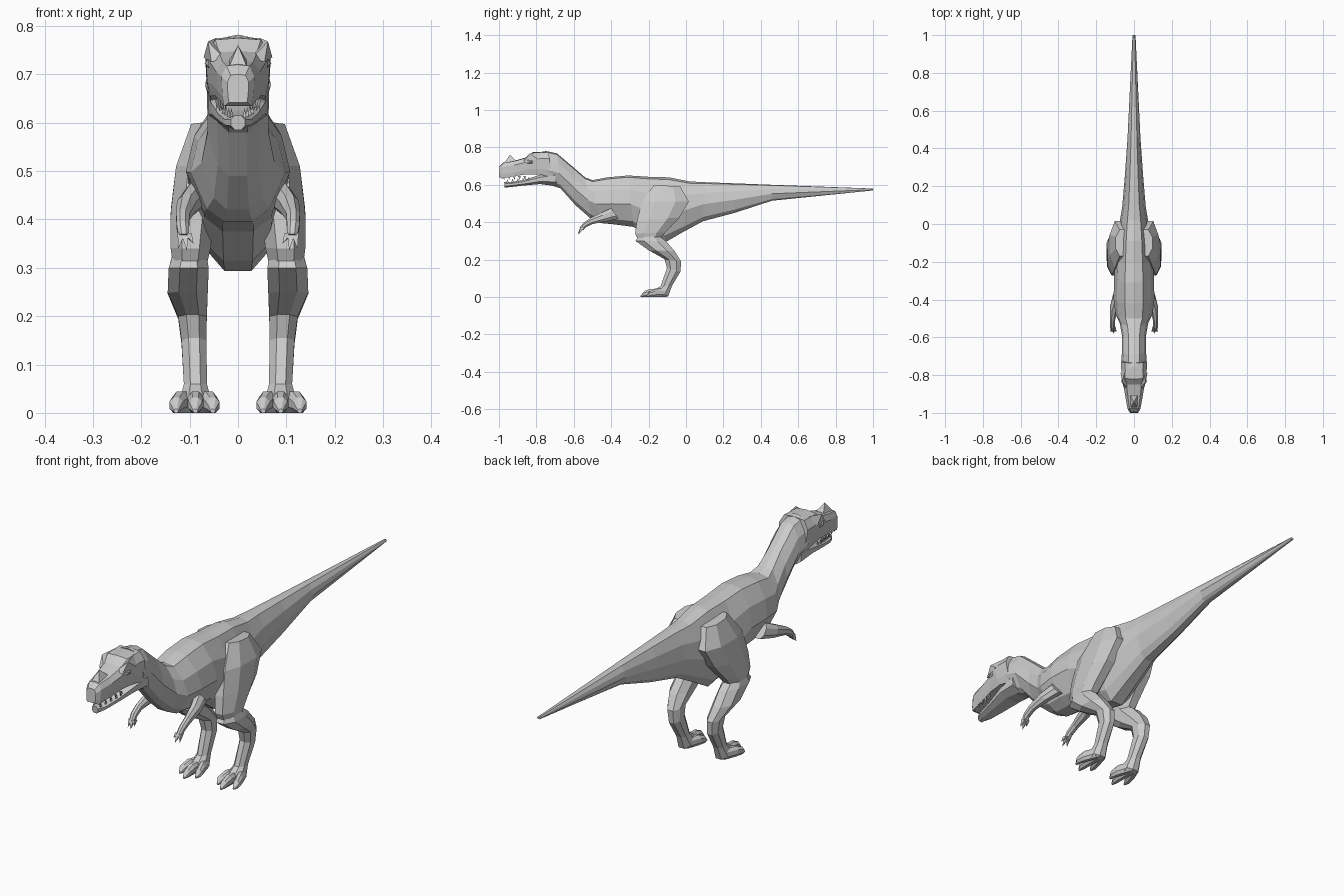
import bpy, bmesh
from mathutils import Vector

# Half cross-sections: (sideways factor, fraction from first to second edge point)
BODY = [(0, 0), (.45, .035), (.84, .27), (1, .56), (.66, .89), (.3, 1)]
HEAD = [(0, 0), (.7, .03), (1, .28), (.95, .75), (.85, 1)]
LIMB = [(.4, 0), (.92, .28), (.92, .72), (.4, 1)]


def loft(name, half, sections, mirror=False):
    """Skin rings; a section is (y, z) top/front, (y, z) bottom/back, x centre, half width."""
    bm = bmesh.new()
    ring_pts = half + [(-u, t) for u, t in reversed(half) if u > 0]
    rings = []
    for y0, z0, y1, z1, cx, w in sections:
        rings.append([bm.verts.new((cx + u * w, y0 + (y1 - y0) * t, z0 + (z1 - z0) * t))
                      for u, t in ring_pts])
    n = len(ring_pts)
    for a, b in zip(rings, rings[1:]):
        for i in range(n):
            j = (i + 1) % n
            bm.faces.new((a[i], a[j], b[j], b[i]))
    bm.faces.new(rings[0])
    bm.faces.new(rings[-1])
    return finish(name, bm, mirror)


def finish(name, bm, mirror):
    bmesh.ops.recalc_face_normals(bm, faces=bm.faces)
    mesh = bpy.data.meshes.new(name)
    bm.to_mesh(mesh)
    bm.free()
    ob = bpy.data.objects.new(name, mesh)
    bpy.context.collection.objects.link(ob)
    if mirror:
        ob.modifiers.new("mirror", 'MIRROR').use_bisect_axis[0] = False
    return ob


def spike(name, base, tip, mirror=False):
    """Horn, tooth or ridge: base outline joined to a tip."""
    bm = bmesh.new()
    vs = [bm.verts.new(p) for p in base]
    t = bm.verts.new(tip)
    bm.faces.new(vs)
    for i in range(len(vs)):
        bm.faces.new((vs[i], vs[(i + 1) % len(vs)], t))
    return finish(name, bm, mirror)


# Tail, torso and neck in one skin
loft("body", BODY, [
    (1.0, .580, 1.0, .570, 0, .008),
    (.46, .600, .46, .515, 0, .034),
    (.26, .608, .26, .450, 0, .048),
    (.10, .614, .09, .405, 0, .062),
    (.02, .618, -.02, .345, 0, .078),
    (-.09, .640, -.11, .293, 0, .092),
    (-.20, .643, -.20, .315, 0, .100),
    (-.31, .650, -.28, .375, 0, .106),
    (-.42, .640, -.38, .388, 0, .108),
    (-.50, .625, -.46, .396, 0, .098),
    (-.54, .640, -.51, .420, 0, .076),
    (-.60, .692, -.59, .490, 0, .063),
    (-.69, .768, -.67, .580, 0, .064),
    (-.755, .782, -.72, .597, 0, .068)])

# Skull with upper jaw, and lower jaw
loft("upper_jaw", HEAD, [
    (-.735, .778, -.715, .640, 0, .068),
    (-.82, .775, -.78, .655, 0, .067),
    (-.85, .748, -.85, .656, 0, .056),
    (-.92, .728, -.92, .646, 0, .045),
    (-.975, .720, -.985, .634, 0, .034),
    (-.996, .700, -1.0, .642, 0, .022)])
loft("lower_jaw", LIMB, [
    (-.70, .675, -.69, .592, 0, .066),
    (-.78, .654, -.78, .604, 0, .060),
    (-.87, .625, -.87, .596, 0, .043),
    (-.94, .614, -.94, .588, 0, .030),
    (-.972, .615, -.97, .585, 0, .016)])

# Nose horn, brow ridges and sunken-looking eyes
spike("nose_horn", [(-.02, -.975, .712), (.02, -.975, .712), (.022, -.90, .722), (-.022, -.90, .722)],
      (0, -.942, .760))
spike("brow_ridge", [(.030, -.87, .735), (.055, -.865, .725), (.071, -.79, .735), (.045, -.77, .775)],
      (.062, -.835, .768), True)
spike("eye", [(.060, -.850, .715), (.060, -.815, .712), (.060, -.815, .732), (.060, -.850, .732)],
      (.069, -.832, .723), True)

# Teeth along both jaws
for i in range(5):
    y = -.975 + i * .028
    x = .029 + i * .0045
    spike("upper_tooth", [(x, y - .007, .648), (x, y + .007, .648), (x - .009, y, .648)],
          (x - .003, y + .003, .626), True)
    x = .017 + i * .0055
    z = .610 + i * .003
    spike("lower_tooth", [(x, y + .013, z), (x, y + .027, z), (x - .008, y + .02, z)],
          (x - .003, y + .02, z + .02), True)

# Thigh, shin and upright foot bones
loft("thigh", LIMB, [
    (-.17, .600, -.03, .590, .060, .040),
    (-.235, .510, .015, .510, .082, .050),
    (-.262, .410, -.035, .425, .093, .050),
    (-.272, .340, -.11, .345, .098, .045),
    (-.25, .290, -.145, .305, .100, .036)], True)
loft("shin_and_foot", LIMB, [
    (-.250, .330, -.160, .340, .100, .036),
    (-.270, .300, -.105, .297, .102, .045),
    (-.200, .250, -.060, .245, .104, .045),
    (-.115, .203, -.026, .190, .094, .032),
    (-.102, .155, -.030, .135, .091, .028),
    (-.135, .060, -.075, .060, .088, .026),
    (-.165, .040, -.095, .004, .088, .034),
    (-.170, .015, -.110, .000, .088, .032)], True)

# Three toes with pointed claws
for tip_x, tip_y in ((.052, -.212), (.088, -.242), (.128, -.212)):
    mid_x = .088 + (tip_x - .088) * .8
    loft("toe", LIMB, [
        (-.115, .045, -.110, 0, .088 + (tip_x - .088) * .3, .018),
        (tip_y + .05, .044, tip_y + .05, 0, mid_x, .018),
        (tip_y + .02, .032, tip_y + .02, 0, tip_x, .015),
        (tip_y, .008, tip_y, 0, tip_x, .005)], True)

# Small arm with fingers
loft("arm", LIMB, [
    (-.40, .475, -.36, .420, .088, .025),
    (-.455, .450, -.425, .405, .106, .022),
    (-.515, .420, -.500, .390, .114, .015),
    (-.550, .396, -.535, .374, .114, .014),
    (-.570, .370, -.548, .358, .112, .012)], True)
for x, y, z in ((.092, -.570, .350), (.106, -.580, .335), (.124, -.572, .338)):
    c = Vector((.112 + (x - .112) * .4, -.555, .372))
    spike("finger", [c + Vector((-.008, -.01, 0)), c + Vector((.008, -.01, 0)),
                     c + Vector((.006, .012, -.006)), c + Vector((-.006, .012, -.006))],
          (x, y, z), True)
